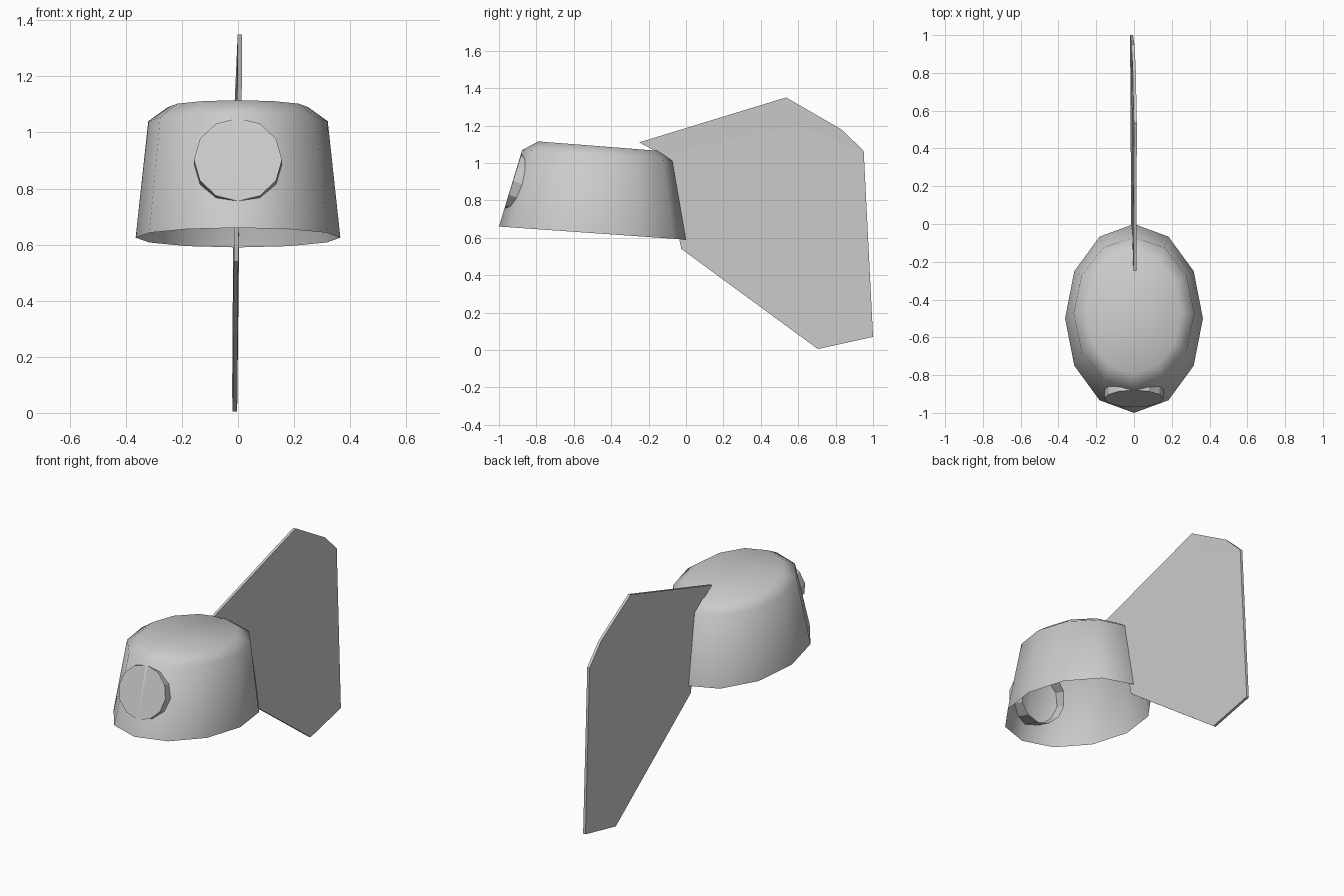
import bpy, bmesh
from math import sin, cos, pi, radians
from mathutils import Vector

if "Cube" in bpy.data.objects:
    bpy.data.objects.remove(bpy.data.objects["Cube"])

SIDES = 12


def finish(bm, name, smooth_angle=None):
    bmesh.ops.recalc_face_normals(bm, faces=bm.faces)
    mesh = bpy.data.meshes.new(name)
    bm.to_mesh(mesh)
    bm.free()
    obj = bpy.data.objects.new(name, mesh)
    bpy.context.collection.objects.link(obj)
    if smooth_angle:
        bpy.ops.object.select_all(action='DESELECT')
        obj.select_set(True)
        bpy.context.view_layer.objects.active = obj
        bpy.ops.object.shade_smooth_by_angle(angle=radians(smooth_angle))
    return obj


def loft(bm, rings):
    loops = [[bm.verts.new(p) for p in ring] for ring in rings]
    for a, b in zip(loops, loops[1:]):
        for i in range(len(a)):
            j = (i + 1) % len(a)
            bm.faces.new((a[i], a[j], b[j], b[i]))
    return loops


ANGLES = [2 * pi * i / SIDES for i in range(SIDES)]

# Hollow tapered body shell, open at the bottom and tipped slightly backwards
bm = bmesh.new()
rings = []
for rx, ry, cy, cz, slope in [(0.365, 0.50, -0.50, 0.625, -0.07),
                              (0.32, 0.403, -0.473, 1.04, -0.072),
                              (0.25, 0.32, -0.47, 1.09, -0.078)]:
    rings.append([(rx * cos(a), cy + ry * sin(a), cz + slope * ry * sin(a))
                  for a in ANGLES])
loops = loft(bm, rings)
bm.faces.new(loops[-1])
finish(bm, "body_shell", 50)

# Short round nozzle lying flush with the sloped front wall
bm = bmesh.new()
up = Vector((0, 0.295, 0.955))
inward = Vector((0, 0.955, -0.295))
centre = Vector((0, -0.925, 0.903))
rings = [[centre + inward * d + Vector((0.157 * sin(a), 0, 0)) + up * (0.155 * cos(a))
          for a in ANGLES] for d in (0.12, 0)]
loops = loft(bm, rings)
bm.faces.new(loops[-1])
finish(bm, "front_nozzle", 25)

# Thin tail fin: outline as (y, z, x of the mid plane)
outline = [(-0.25, 1.11, 0.005), (0.535, 1.35, 0.007), (0.83, 1.18, 0.001),
           (0.95, 1.065, -0.006), (1.0, 0.07, -0.013), (0.705, 0.005, -0.011),
           (-0.025, 0.54, -0.007), (-0.13, 1.045, 0.001)]
bm = bmesh.new()
left, right = loft(bm, [[(x + s * 0.008, y, z) for y, z, x in outline] for s in (-1, 1)])
bm.faces.new(left)
# Right side is creased along a line below the upper edge
crease = bm.verts.new((0.01, 0.60, 1.20))
bm.faces.new((right[7], right[0], right[1], crease))
bm.faces.new((right[1], right[2], crease))
bm.faces.new((right[2], right[3], crease))
bm.faces.new((crease, right[3], right[4], right[5], right[6], right[7]))
finish(bm, "tail_fin")
